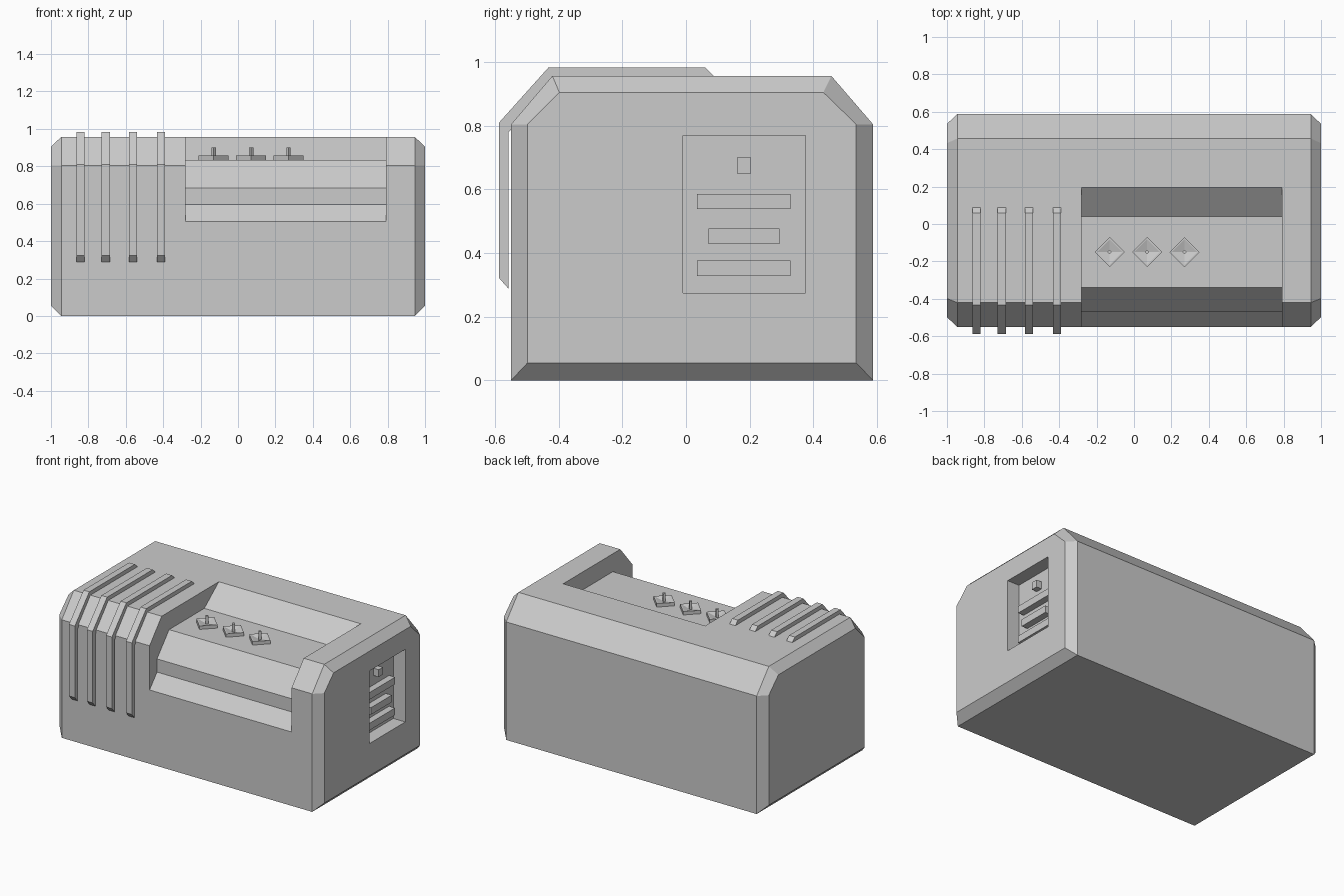
import bpy, bmesh

cube = bpy.data.objects.get("Cube")
if cube:
    bpy.data.objects.remove(cube, do_unlink=True)

grey = bpy.data.materials.new("plain grey")
grey.use_nodes = True
colour = (0.6, 0.6, 0.6, 1)
grey.diffuse_color = colour
grey.node_tree.nodes["Principled BSDF"].inputs["Base Color"].default_value = colour


def loft(name, rings):
    """Closed solid skinned through rings of matching points."""
    bm = bmesh.new()
    loops = [[bm.verts.new(p) for p in ring] for ring in rings]
    n = len(loops[0])
    for a, b in zip(loops, loops[1:]):
        for i in range(n):
            j = (i + 1) % n
            bm.faces.new((a[i], a[j], b[j], b[i]))
    bm.faces.new(loops[0])
    bm.faces.new(loops[-1])
    bmesh.ops.recalc_face_normals(bm, faces=bm.faces)
    mesh = bpy.data.meshes.new(name)
    bm.to_mesh(mesh)
    bm.free()
    mesh.materials.append(grey)
    obj = bpy.data.objects.new(name, mesh)
    bpy.context.collection.objects.link(obj)
    return obj


def prism(name, profile, x0, x1):
    """Side profile (y, z) swept along x."""
    return loft(name, [[(x, y, z) for y, z in profile] for x in (x0, x1)])


def block(name, x0, x1, y0, y1, z0, z1):
    return prism(name, [(y0, z0), (y1, z0), (y1, z1), (y0, z1)], x0, x1)


def cut(target, cutter):
    cutter.hide_render = True
    mod = target.modifiers.new("cut", 'BOOLEAN')
    mod.operation = 'DIFFERENCE'
    mod.solver = 'EXACT'
    mod.object = cutter
    bpy.context.view_layer.objects.active = target
    bpy.ops.object.modifier_apply(modifier=mod.name)
    bpy.data.objects.remove(cutter, do_unlink=True)


# Housing: chamfered side profile with bevelled ends
outer = [(-0.55, 0), (0.588, 0), (0.588, 0.805), (0.457, 0.957), (-0.42, 0.957), (-0.55, 0.805)]
inner = [(-0.498, 0.055), (0.535, 0.055), (0.535, 0.805), (0.432, 0.905), (-0.398, 0.905), (-0.498, 0.805)]
stations = [(-1, inner), (-0.945, outer), (0.945, outer), (1, inner)]
housing = loft("housing", [[(x, y, z) for y, z in prof] for x, prof in stations])

# Stepped control recess through the top and front
recess = [(0.26, 1.007), (0.04, 0.835), (-0.34, 0.835), (-0.47, 0.685),
          (-0.47, 0.595), (-0.61, 0.435), (-0.7, 0.435), (-0.7, 1.007)]
cut(housing, prism("recess_cutter", recess, -0.282, 0.79))

# Sunken panel in the left side
floor_x = 0.91
cut(housing, block("panel_cutter", floor_x, 1.1, -0.01, 0.375, 0.275, 0.77))

# Bars and knob inside the panel
for i, (half, z) in enumerate([(0.147, 0.352), (0.112, 0.453), (0.147, 0.562)]):
    block(f"panel_bar_{i + 1}", floor_x - 0.01, floor_x + 0.045,
          0.182 - half, 0.182 + half, z - 0.024, z + 0.024)
block("panel_knob", floor_x - 0.01, floor_x + 0.04, 0.16, 0.205, 0.65, 0.7)

# Bent ribs wrapping the front and top
rib = [(-0.558, 0.288), (-0.588, 0.322), (-0.588, 0.81), (-0.432, 0.984), (0.06, 0.984),
       (0.1, 0.945), (-0.41, 0.945), (-0.558, 0.78)]
for i, x in enumerate((-0.842, -0.707, -0.562, -0.412)):
    prism(f"rib_{i + 1}", rib, x - 0.022, x + 0.022)

# Dished diamond switches with a central pin
switch = [(0.08, 0.83), (0.08, 0.858), (0.068, 0.858), (0.012, 0.845), (0.012, 0.9)]
for i, x in enumerate((-0.13, 0.07, 0.27)):
    rings = [[(x - r, -0.15, z), (x, -0.15 - r, z), (x + r, -0.15, z), (x, -0.15 + r, z)]
             for r, z in switch]
    loft(f"switch_{i + 1}", rings)
